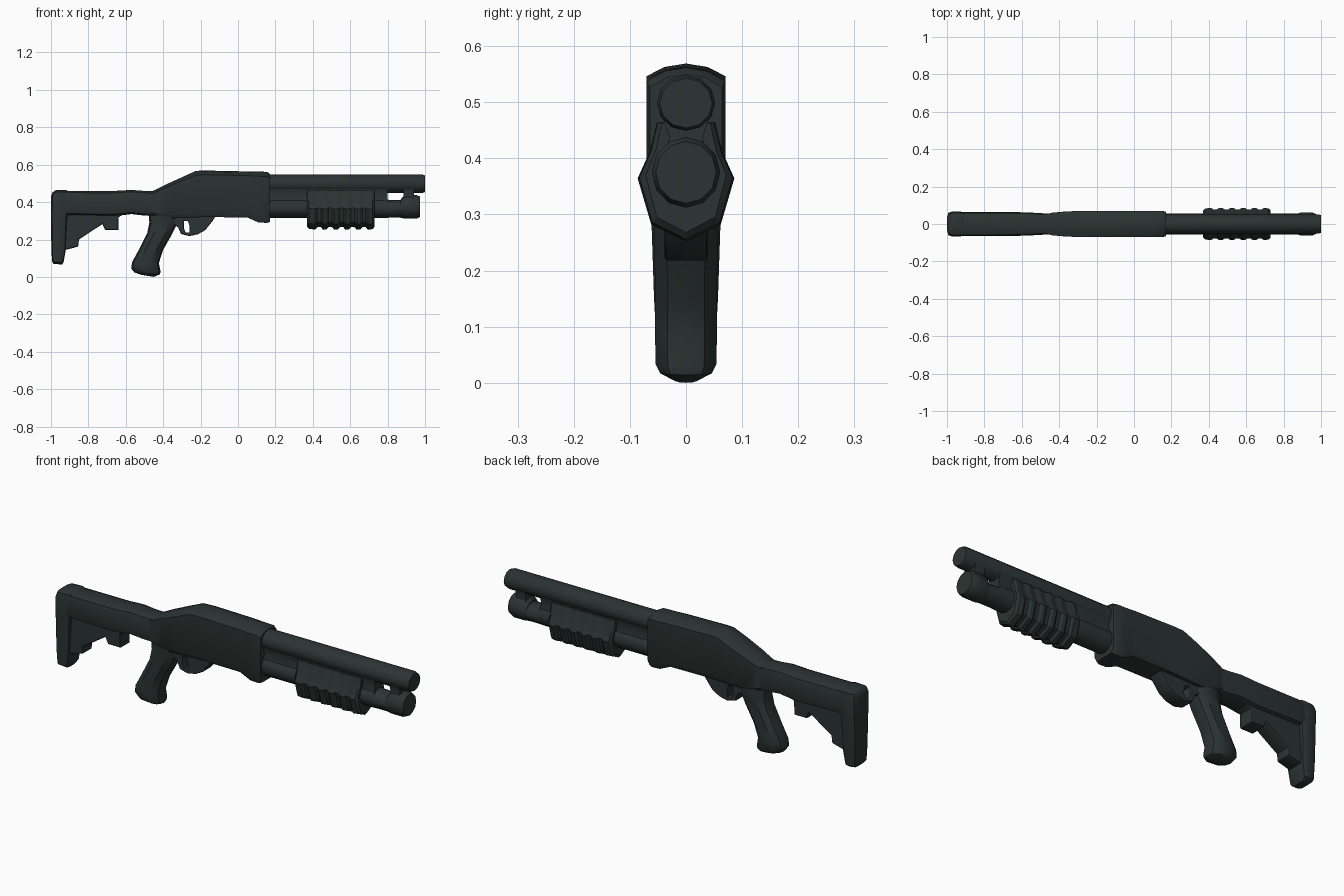
import bpy, bmesh, math

mat = bpy.data.materials.new("dark green grey")
mat.diffuse_color = (0.024, 0.034, 0.032, 1)


def finish(ob, angle=35):
    ob.data.materials.clear()
    ob.data.materials.append(mat)
    bpy.ops.object.select_all(action='DESELECT')
    ob.select_set(True)
    bpy.context.view_layer.objects.active = ob
    bpy.ops.object.shade_smooth_by_angle(angle=math.radians(angle))


def loft(name, half, stations, angle=35):
    """Skin a mirrored section through stations (ax, az, bx, bz, half_width);
    t = 1 lies on point a and t = -1 on point b, in the xz plane."""
    section = half + [(-y, t) for y, t in reversed(half) if y > 1e-6]
    bm = bmesh.new()
    rings = []
    for ax, az, bx, bz, w in stations:
        rings.append([bm.verts.new(((ax + bx) / 2 + t * (ax - bx) / 2, y * w,
                                    (az + bz) / 2 + t * (az - bz) / 2))
                      for y, t in section])
    n = len(section)
    for r, s in zip(rings, rings[1:]):
        for i in range(n):
            bm.faces.new((r[i], r[(i + 1) % n], s[(i + 1) % n], s[i]))
    bm.faces.new(rings[0])
    bm.faces.new(rings[-1])
    bmesh.ops.recalc_face_normals(bm, faces=bm.faces)
    me = bpy.data.meshes.new(name)
    bm.to_mesh(me)
    bm.free()
    ob = bpy.data.objects.new(name, me)
    bpy.context.collection.objects.link(ob)
    finish(ob, angle)


def along_x(name, half, stations, angle=35):
    """Loft from (x, bottom, top, half_width) rows."""
    loft(name, half, [(x, t, x, b, w) for x, b, t, w in stations], angle)


def plate(name, outlines, half_width, bevel):
    """Flat outline in xz (further outlines become holes), extruded along y."""
    cu = bpy.data.curves.new(name, 'CURVE')
    cu.dimensions = '2D'
    cu.fill_mode = 'BOTH'
    cu.extrude = half_width - bevel
    cu.bevel_depth = bevel
    cu.bevel_resolution = 1
    cu.offset = -bevel
    for pts in outlines:
        sp = cu.splines.new('POLY')
        sp.points.add(len(pts) - 1)
        for p, (x, z) in zip(sp.points, pts):
            p.co = (x, z, 0, 1)
        sp.use_cyclic_u = True
    ob = bpy.data.objects.new(name, cu)
    bpy.context.collection.objects.link(ob)
    ob.rotation_euler.x = math.pi / 2
    bpy.ops.object.select_all(action='DESELECT')
    ob.select_set(True)
    bpy.context.view_layer.objects.active = ob
    bpy.ops.object.convert(target='MESH')
    finish(bpy.context.object)


def circle(n):
    return [(math.sin(math.pi * i / n), math.cos(math.pi * i / n)) for i in range(n + 1)]


ROUND = circle(6)
BOX = [(0.55, 1), (0.9, 0.85), (1, 0.5), (1, -0.5), (0.9, -0.85), (0.55, -1)]
HOUSE = [(0, 1), (0.55, 0.95), (1, 0.82), (1, -0.8), (0.8, -1)]
GRIP_SECTION = [(0, 1), (0.6, 0.88), (1, 0.45), (1, -0.45), (0.6, -0.88), (0, -1)]
PUMP = [(0.6, 1), (0.75, 0.5), (1, 0.05), (0.72, -0.72), (0, -1)]

# barrel and magazine tube with its end cap
along_x("barrel", ROUND, [(0.1, 0.449, 0.548, 0.052), (0.985, 0.449, 0.548, 0.052),
                          (1.0, 0.454, 0.543, 0.047)])
along_x("magazine_tube", ROUND, [(0.1, 0.315, 0.425, 0.057), (0.78, 0.315, 0.425, 0.057),
                                 (0.81, 0.317, 0.41, 0.055), (0.9, 0.317, 0.41, 0.055)])
along_x("tube_cap", ROUND, [(0.87, 0.316, 0.415, 0.055), (0.89, 0.312, 0.438, 0.061),
                            (0.955, 0.312, 0.438, 0.061), (0.972, 0.32, 0.43, 0.054)])

# webs joining barrel and tube
for name, x0, x1 in (("rear_web", 0.12, 0.80), ("front_web", 0.885, 0.94)):
    along_x(name, [(1.2, 1), (0.85, 0.1), (1.25, -1)],
            [(x0, 0.39, 0.475, 0.035), (x1, 0.39, 0.475, 0.035)])

# ribbed pump handle
rows = [(0.37, 0.268, 0.462, 0.072), (0.38, 0.256, 0.465, 0.083)]
for i in range(5):
    x = 0.425 + i * 0.06
    rows += [(x - 0.012, 0.254, 0.465, 0.086), (x, 0.266, 0.463, 0.078),
             (x + 0.018, 0.266, 0.463, 0.078), (x + 0.03, 0.252, 0.465, 0.086)]
rows += [(0.72, 0.256, 0.465, 0.083), (0.73, 0.268, 0.462, 0.072)]
along_x("pump_handle", PUMP, rows, 30)

# receiver with sloping rear and stepped front lip
along_x("receiver", HOUSE, [
    (-0.48, 0.335, 0.452, 0.05), (-0.44, 0.325, 0.466, 0.06), (-0.39, 0.315, 0.492, 0.065),
    (-0.30, 0.315, 0.533, 0.07), (-0.225, 0.318, 0.567, 0.07), (-0.18, 0.32, 0.569, 0.07),
    (0.05, 0.318, 0.564, 0.07), (0.085, 0.302, 0.563, 0.07), (0.11, 0.291, 0.563, 0.07),
    (0.155, 0.289, 0.562, 0.07), (0.172, 0.294, 0.55, 0.064)])

# trigger guard with its opening
plate("trigger_guard", [
    [(-0.38, 0.34), (-0.11, 0.34), (-0.135, 0.30), (-0.175, 0.25), (-0.215, 0.228),
     (-0.26, 0.218), (-0.305, 0.23), (-0.32, 0.265), (-0.35, 0.285)],
    [(-0.288, 0.298), (-0.268, 0.298), (-0.258, 0.27), (-0.26, 0.238), (-0.28, 0.238),
     (-0.289, 0.26)]], 0.038, 0.006)

# pistol grip
loft("pistol_grip", GRIP_SECTION, [
    (-0.31, 0.34, -0.48, 0.36, 0.056), (-0.325, 0.285, -0.474, 0.29, 0.056),
    (-0.352, 0.23, -0.485, 0.235, 0.056), (-0.40, 0.145, -0.533, 0.14, 0.055),
    (-0.423, 0.075, -0.566, 0.08, 0.055), (-0.414, 0.028, -0.571, 0.045, 0.054),
    (-0.418, 0.014, -0.555, 0.025, 0.046), (-0.45, 0.0, -0.52, 0.012, 0.02)])

# stock tube, brace and butt
along_x("stock_tube", BOX, [
    (-0.985, 0.34, 0.455, 0.055), (-0.95, 0.33, 0.46, 0.064), (-0.66, 0.325, 0.46, 0.064),
    (-0.57, 0.336, 0.465, 0.062), (-0.50, 0.328, 0.46, 0.058), (-0.42, 0.325, 0.46, 0.054)])
plate("stock_brace", [
    [(-0.95, 0.37), (-0.95, 0.145), (-0.92, 0.145), (-0.855, 0.162), (-0.85, 0.20),
     (-0.725, 0.283), (-0.71, 0.25), (-0.64, 0.25), (-0.638, 0.32), (-0.60, 0.34),
     (-0.60, 0.37)]], 0.042, 0.008)
loft("butt", BOX, [
    (-0.94, 0.066, -0.985, 0.07, 0.035), (-0.932, 0.08, -0.994, 0.08, 0.053),
    (-0.92, 0.15, -0.998, 0.15, 0.057), (-0.912, 0.33, -1.0, 0.33, 0.063),
    (-0.90, 0.40, -1.0, 0.43, 0.066), (-0.90, 0.455, -0.992, 0.452, 0.06),
    (-0.92, 0.465, -0.975, 0.464, 0.035)])
